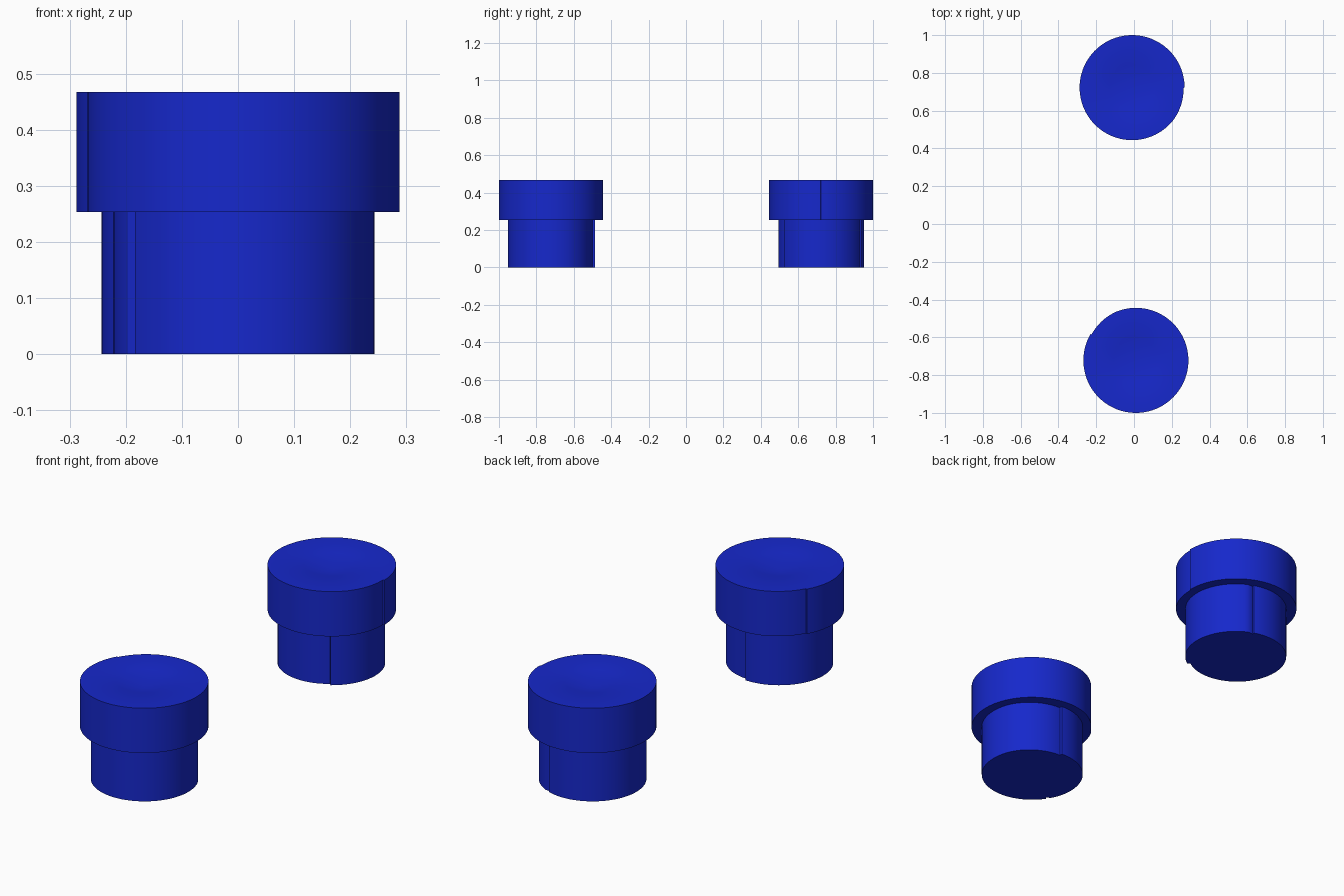
import bpy, bmesh
from math import sin, cos, radians

if "Cube" in bpy.data.objects:
    bpy.data.objects.remove(bpy.data.objects["Cube"])

SIDES = 90

mat = bpy.data.materials.new("deep_blue")
mat.diffuse_color = (0.008, 0.021, 0.6, 1)
mat.use_nodes = True
mat.node_tree.nodes["Principled BSDF"].inputs["Base Color"].default_value = mat.diffuse_color


def rolled_radius(deg, base, folds):
    """Circle radius with sheet-edge steps: (edge angle, depth, recovery span)."""
    r = base
    for edge, depth, span in folds:
        behind = (edge - deg) % 360
        if 0 < behind < span:
            r -= depth * (1 - behind / span)
    return r


def roll(name, cx, cy, z0, z1, base, folds, core=0.12, dish=0.0):
    bm = bmesh.new()
    # Sharp steps get an extra point just behind each sheet edge
    angles = {i * 360 / SIDES for i in range(SIDES)}
    for edge, _, _ in folds:
        angles |= {edge % 360, (edge - 0.4) % 360}
    angles = sorted(angles)

    def ring(z, radius):
        return [bm.verts.new((cx + radius(a) * cos(radians(a)),
                              cy + radius(a) * sin(radians(a)), z)) for a in angles]

    def outer(a):
        return rolled_radius(a, base, folds)

    def inner(a):
        return core

    rings = [ring(z0, inner), ring(z0, outer), ring(z1, outer), ring(z1, inner)]
    n = len(angles)
    for a, b in zip(rings, rings[1:]):
        for i in range(n):
            j = (i + 1) % n
            bm.faces.new((a[i], a[j], b[j], b[i]))
    # Centre of the roll: flat below, shallow dish above
    for loop, z in ((rings[0], z0), (rings[3], z1 - dish)):
        tip = bm.verts.new((cx, cy, z))
        for i in range(n):
            bm.faces.new((loop[i], loop[(i + 1) % n], tip))
    bmesh.ops.recalc_face_normals(bm, faces=bm.faces)
    me = bpy.data.meshes.new(name)
    bm.to_mesh(me)
    bm.free()
    me.materials.append(mat)
    ob = bpy.data.objects.new(name, me)
    bpy.context.collection.objects.link(ob)
    bpy.context.view_layer.objects.active = ob
    ob.select_set(True)
    bpy.ops.object.shade_smooth_by_angle(angle=radians(25))
    ob.select_set(False)


# Back roll: narrow stem and wide head
roll("back_stem", -0.01, 0.719, 0, 0.26, 0.233, [(304, 0.014, 80), (71, 0.012, 6)])
roll("back_head", -0.01, 0.722, 0.253, 0.467, 0.278, [(0, 0.006, 40)], dish=0.03)

# Front roll: narrow stem and wide head
roll("front_stem", 0.01, -0.719, 0, 0.26, 0.233, [(86, 0.014, 60), (214, 0.012, 6)])
roll("front_head", 0.01, -0.722, 0.253, 0.467, 0.278, [(150, 0.006, 40)], dish=0.03)
